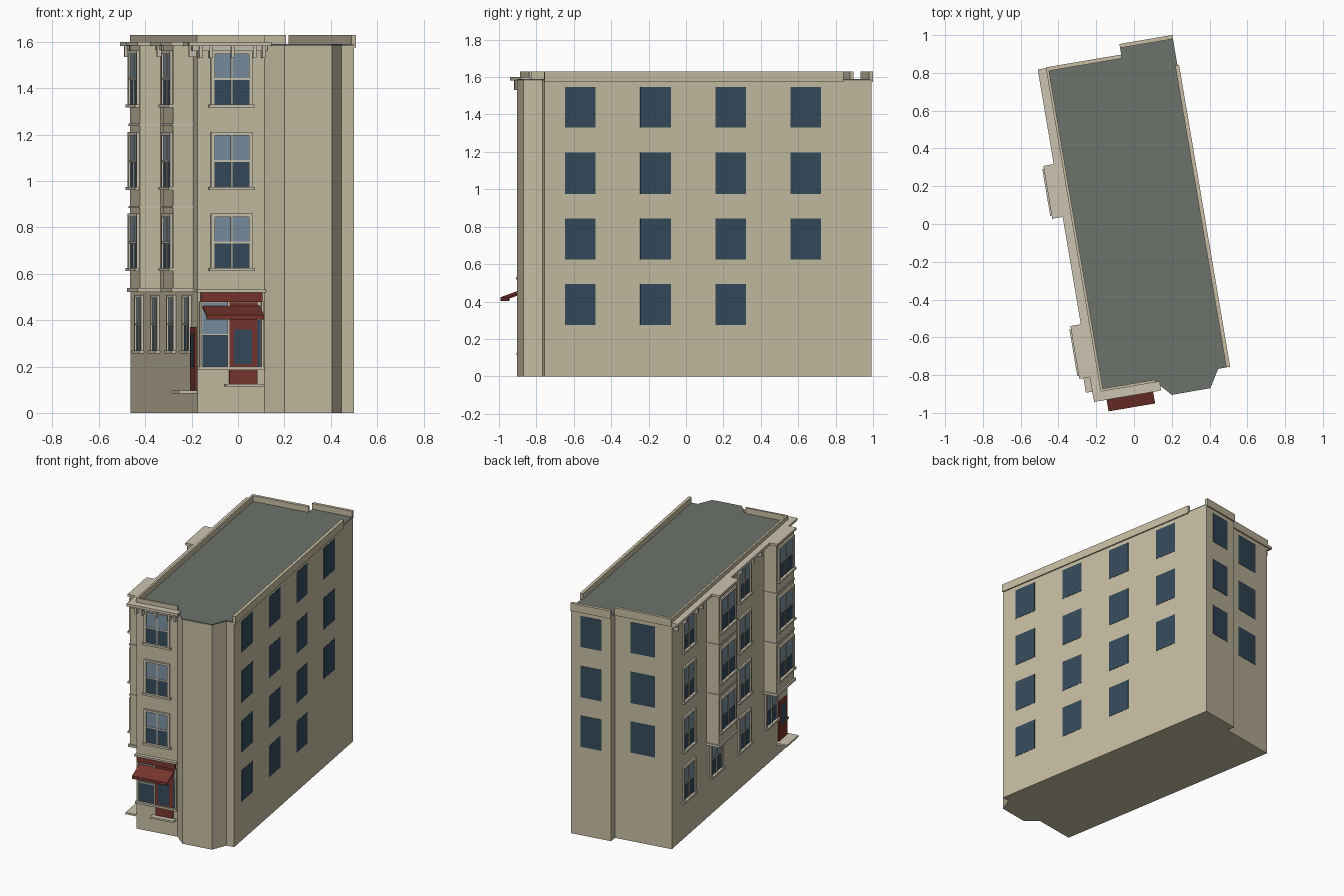
import bpy, bmesh, math
from mathutils import Matrix, Vector

if "Cube" in bpy.data.objects:
    bpy.data.objects.remove(bpy.data.objects["Cube"])

def material(name, rgb):
    m = bpy.data.materials.new(name)
    m.diffuse_color = (*rgb, 1)
    m.use_nodes = True
    m.node_tree.nodes["Principled BSDF"].inputs["Base Color"].default_value = m.diffuse_color
    return m

WALL = material("wall_stone", (.57, .51, .36))
TRIM = material("trim_stone", (.60, .55, .44))
GLASS = material("dark_glass", (.035, .07, .105))
BLIND = material("light_glass", (.19, .28, .35))
RED = material("maroon_paint", (.19, .036, .027))
ROOF = material("roof_grey", (.15, .17, .15))

# The building stands turned on its plot: local u runs along the front, v to the back
PLACE = Matrix.Translation((-.175, -.885, 0)) @ Matrix.Rotation(math.radians(9.6), 4, 'Z')
W, D, TOP = .687, 1.787, 1.59
parts = {}

def part(name, mat):
    if name not in parts:
        parts[name] = (bmesh.new(), mat)
    return parts[name][0]

# Wall frames: distance along the wall and outward depth -> local (u, v)
SIDES = {
    'front': lambda s, d: (s, -d),
    'left': lambda s, d: (-d, s),
    'bay': lambda s, d: (-.09 - d, s),
    'right': lambda s, d: (W + d, s),
    'back_tall': lambda s, d: (s, D + d),
    'back_low': lambda s, d: (s, 1.73 + d),
}

def box(name, mat, side, s0, s1, z0, z1, d0, d1):
    a = Vector((*SIDES[side](s0, d0), z0))
    b = Vector((*SIDES[side](s1, d1), z1))
    size = [abs(q - p) for p, q in zip(a, b)]
    m = Matrix.Translation((a + b) / 2) @ Matrix.Diagonal((*size, 1))
    bmesh.ops.create_cube(part(name, mat), size=1, matrix=m)

def prism(name, mat, ring, offset):
    bm = part(name, mat)
    face = bm.faces.new([bm.verts.new(p) for p in ring])
    ext = bmesh.ops.extrude_face_region(bm, geom=[face])['geom']
    bmesh.ops.translate(bm, vec=offset, verts=[g for g in ext if isinstance(g, bmesh.types.BMVert)])
    bmesh.ops.recalc_face_normals(bm, faces=bm.faces[:])

def sash_window(side, c, z0, z1, w=.15):
    """Casing, sill, two sashes with a lighter upper light, and glazing bars."""
    a, b, mid = c - w / 2, c + w / 2, (z0 + z1) / 2
    n = side + "_window_"
    box(n + "glass", GLASS, side, a, b, z0, mid, -.01, .003)
    box(n + "upper_glass", BLIND, side, a, b, mid, z1, -.01, .004)
    for s0, s1 in ((a - .016, a), (b, b + .016)):
        box(n + "casing", TRIM, side, s0, s1, z0, z1 + .014, -.01, .012)
    box(n + "casing", TRIM, side, a, b, z1, z1 + .014, -.01, .012)
    box(n + "bars", TRIM, side, c - .004, c + .004, z0, z1, -.01, .008)
    box(n + "bars", TRIM, side, a, b, mid - .004, mid + .004, -.01, .008)
    box(n + "sill", TRIM, side, a - .025, b + .025, z0 - .014, z0, -.01, .02)

# Main body with the chamfered projection at the front right and the stepped back
plan = [(0, 0), (.293, 0), (.366, -.082), (.574, -.081), (.632, .013), (W, .013),
        (W, D), (.403, D), (.403, 1.73), (0, 1.73)]
prism("building_walls", WALL, [(u, v, 0) for u, v in plan], (0, 0, 1.582))
prism("roof_deck", ROOF, [(u, v, 1.582) for u, v in plan], (0, 0, TOP - 1.582))

# Parapets
for side, s0, s1 in (('front', 0, .293), ('left', 0, 1.73), ('back_low', 0, .403),
                     ('back_tall', .403, W), ('right', .013, 1.635)):
    out = .002 if side in ('front', 'left') else .009
    box("parapet", WALL, side, s0, s1, 1.575, 1.63, -.012, out)

# Cornice along the front and left, with brackets
box("cornice", TRIM, 'front', -.045, .315, 1.582, 1.6, 0, .05)
box("cornice", TRIM, 'front', -.025, .303, 1.56, 1.582, 0, .025)
box("cornice", TRIM, 'left', -.03, 1.735, 1.582, 1.6, 0, .046)
box("cornice", TRIM, 'left', -.02, 1.73, 1.565, 1.582, 0, .022)
for s in (0.01, .055, .15, .245, .285):
    box("cornice_brackets", TRIM, 'front', s - .007, s + .007, 1.53, 1.582, 0, .035)
for s in (.03, .45, .56, .74, .86, 1.33, 1.4, 1.57, 1.7):
    box("cornice_brackets", TRIM, 'left', s - .007, s + .007, 1.535, 1.582, 0, .032)

FLOORS = ((.625, .845), (.975, 1.197), (1.33, 1.548))

# Projecting bays on the left wall with floor bands
for c in (.225, 1.085):
    box("bay_body", WALL, 'left', c - .13, c + .13, .535, 1.59, -.005, .09)
    for z, h, o in ((.522, .016, .01), (.883, .01, .005), (1.237, .01, .005), (1.584, .016, .012)):
        box("bay_bands", TRIM, 'left', c - .13 - o, c + .13 + o, z, z + h, -.005, .09 + o)
    for z0, z1 in FLOORS:
        sash_window('bay', c, z0, z1, .2)

# Sash windows on the flat front and left walls
for z0, z1 in FLOORS:
    sash_window('front', .149, z0, z1)
    for c in (.65, 1.48):
        sash_window('left', c, z0, z1)
for c in (.25, .65, 1.07, 1.48):
    sash_window('left', c, .27, .495)

# Plain flush windows on the right and back walls
for i, (z0, z1) in enumerate(((.275, .495),) + FLOORS):
    for c in (.208, .616, 1.024, 1.43)[:3 if i == 0 else 4]:
        box("right_windows", GLASS, 'right', c - .083, c + .083, z0, z1, -.01, .002)
    if i:
        box("back_windows", GLASS, 'back_tall', .471, .619, z0, z1, -.01, .002)
        box("back_windows", GLASS, 'back_low', .118, .292, z0, z1, -.01, .002)

# Shop front: glazing, door, frame, fascia and step
box("shop_glass", GLASS, 'front', .022, .275, .2, .4, -.01, .003)
box("shop_upper_glass", BLIND, 'front', .022, .136, .34, .475, -.01, .004)
box("shop_door", RED, 'front', .138, .262, .125, .475, -.01, .008)
box("shop_door_glass", GLASS, 'front', .158, .236, .21, .36, -.01, .011)
for s in (.008, .13, .278):
    box("shop_frame", TRIM, 'front', s, s + .009, .2, .48, -.01, .014)
box("shop_frame", TRIM, 'front', .016, .136, .334, .341, -.01, .01)
box("shop_frame", TRIM, 'front', .0, .293, .186, .2, -.01, .02)
box("shop_frame", TRIM, 'front', -.005, .295, .519, .532, -.01, .024)
box("shop_fascia", RED, 'front', .014, .282, .478, .519, -.01, .016)
box("shop_step", TRIM, 'front', .118, .282, .113, .125, -.01, .042)

# Sloping awning with a short valance
profile = [(.005, .465), (-.112, .423), (-.112, .403), (-.106, .403), (-.106, .416), (.005, .456)]
prism("awning", RED, [(.022, v, z) for v, z in profile], (.25, 0, 0))

# Side door and its step
box("side_door", RED, 'left', .025, .145, .095, .37, -.01, .009)
box("side_door_glass", GLASS, 'left', .05, .12, .2, .34, -.01, .011)
box("side_step", TRIM, 'left', .005, .175, .083, .096, -.01, .08)

# Turn every part into an object
for name, (bm, mat) in parts.items():
    bm.transform(PLACE)
    me = bpy.data.meshes.new(name)
    bm.to_mesh(me)
    bm.free()
    me.materials.append(mat)
    bpy.context.collection.objects.link(bpy.data.objects.new(name, me))
